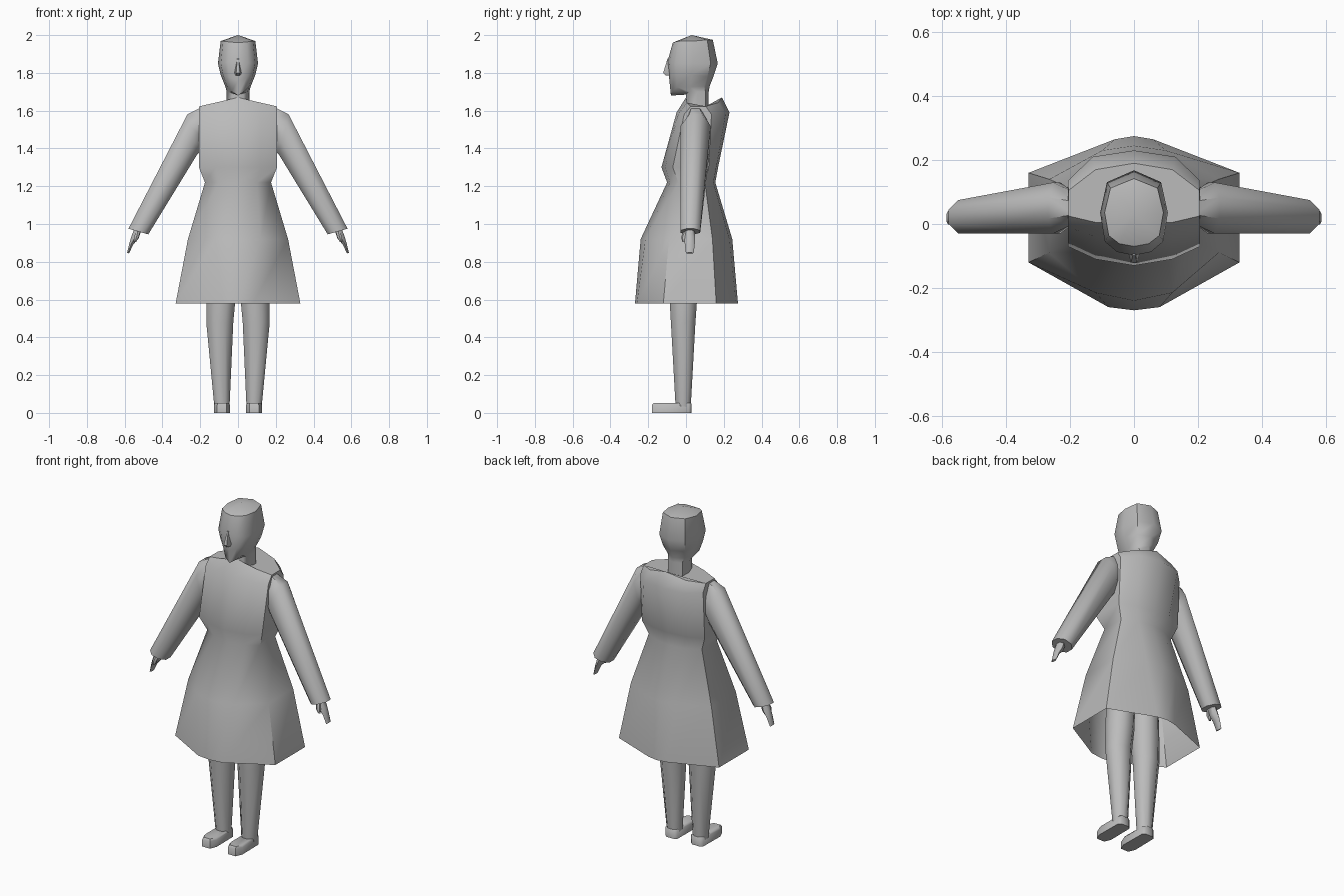
import bpy, bmesh, math

if "Cube" in bpy.data.objects:
    bpy.data.objects.remove(bpy.data.objects["Cube"])

cloth = bpy.data.materials.new("plain grey")
cloth.diffuse_color = (0.5, 0.5, 0.5, 1)
cloth.use_nodes = True
cloth.node_tree.nodes["Principled BSDF"].inputs["Base Color"].default_value = cloth.diffuse_color


def loft(name, rings, cap_start=True, cap_end=True, angle=50):
    """Skin a list of equal-length rings of 3D points."""
    bm = bmesh.new()
    vr = [[bm.verts.new(p) for p in r] for r in rings]
    n = len(vr[0])
    for a, b in zip(vr, vr[1:]):
        for i in range(n):
            j = (i + 1) % n
            bm.faces.new((a[i], a[j], b[j], b[i]))
    if cap_start:
        bm.faces.new(vr[0][::-1])
    if cap_end:
        bm.faces.new(vr[-1])
    bmesh.ops.remove_doubles(bm, verts=bm.verts, dist=0.0005)
    bmesh.ops.recalc_face_normals(bm, faces=bm.faces)
    me = bpy.data.meshes.new(name)
    bm.to_mesh(me)
    bm.free()
    me.materials.append(cloth)
    ob = bpy.data.objects.new(name, me)
    bpy.context.collection.objects.link(ob)
    bpy.ops.object.select_all(action='DESELECT')
    ob.select_set(True)
    bpy.context.view_layer.objects.active = ob
    bpy.ops.object.shade_smooth_by_angle(angle=math.radians(angle))
    return ob


def mirrored(half):
    """Close a front-to-back half ring across x = 0."""
    return half + [(-x, y, z) for x, y, z in half[-2:0:-1]]


def oval(c, u, v, n=8, turn=0.5):
    """Ring around c spanned by half axes u and v, flat sides outward."""
    k = 1 / math.cos(math.pi / n) if turn else 1
    out = []
    for i in range(n):
        t = 2 * math.pi * (i + turn) / n
        out.append(tuple(c[j] + k * (math.cos(t) * u[j] + math.sin(t) * v[j]) for j in range(3)))
    return out


# Dress: z, front y, front corner, side x with its y range, back corner, back y, slope
dress_rows = [
    (0.58, -0.27, (0.08, -0.26), 0.33, -0.12, 0.16, (0.06, 0.265), 0.275, 0),
    (0.92, -0.24, (0.12, -0.215), 0.265, -0.09, 0.14, (0.10, 0.23), 0.245, 0),
    (1.22, -0.10, (0.10, -0.085), 0.175, -0.04, 0.10, (0.09, 0.145), 0.155, 0),
    (1.30, -0.13, (0.12, -0.11), 0.207, -0.07, 0.12, (0.11, 0.16), 0.17, 0),
    (1.59, -0.05, (0.12, -0.04), 0.207, -0.01, 0.135, (0.13, 0.21), 0.23, 0.05),
    (1.67, 0.0, (0.12, 0.005), 0.205, 0.025, 0.105, (0.12, 0.17), 0.19, 0.23),
]
rings = []
for z, yf, fc, x, y0, y1, bc, yb, s in dress_rows:
    half = [(0, yf), fc, (x, y0), (x, y1), bc, (0, yb)]
    rings.append(mirrored([(px, py, z - s * px) for px, py in half]))
loft("dress", rings, cap_start=False)


# Head and neck: half width, front y, back y, front z, side z, back z
head_rows = [
    (0.06, 0.0, 0.12, 1.60, 1.60, 1.60),
    (0.06, 0.0, 0.12, 1.685, 1.70, 1.70),
    (0.066, -0.08, 0.125, 1.68, 1.725, 1.73),
    (0.092, -0.088, 0.145, 1.76, 1.79, 1.78),
    (0.106, -0.098, 0.168, 1.86, 1.85, 1.85),
    (0.092, -0.07, 0.142, 1.96, 1.968, 1.975),
    (0.0, 0.03, 0.03, 2.0, 2.0, 2.0),
]
rings = []
for w, yf, yb, zf, zs, zb in head_rows:
    d = yb - yf
    rings.append(mirrored([
        (0, yf, zf), (w * 0.5, yf + d * 0.04, zf + (zs - zf) * 0.5),
        (w * 0.86, yf + d * 0.16, zs), (w, yf + d * 0.5, zs),
        (w * 0.8, yf + d * 0.86, zb), (0, yb, zb)]))
loft("head", rings, cap_end=False)

# Nose: half width, tip y, z
loft("nose", [[(-w, -0.075, z), (-w * 0.45, y, z), (w * 0.45, y, z), (w, -0.075, z)]
              for w, y, z in [(0.014, -0.105, 1.785), (0.022, -0.121, 1.80), (0.008, -0.098, 1.875)]])

for s, side in ((1, "left"), (-1, "right")):
    # Sleeve: upper point, lower point (x, z), y range
    rings = []
    for (xa, za), (xb, zb), y0, y1 in [
        ((0.19, 1.62), (0.19, 1.39), 0.0, 0.10),
        ((0.268, 1.58), (0.215, 1.37), -0.03, 0.13),
        ((0.58, 0.975), (0.475, 0.945), -0.03, 0.075),
    ]:
        c = (s * (xa + xb) / 2, (y0 + y1) / 2, (za + zb) / 2)
        rings.append(oval(c, (s * (xa - xb) / 2, 0, (za - zb) / 2), (0, (y1 - y0) / 2, 0)))
    loft(side + "_sleeve", rings)

    # Hand: palm narrowing into flat fingers
    loft(side + "_hand", [oval((s * x, y, z), (s * w, 0, w * 0.4), (0, d, 0), 6)
                          for x, y, z, w, d in [
                              (0.525, 0.02, 0.985, 0.018, 0.02), (0.545, 0.02, 0.93, 0.018, 0.025),
                              (0.565, 0.02, 0.895, 0.010, 0.023), (0.582, 0.02, 0.846, 0.005, 0.018)]])
    loft(side + "_thumb", [oval((s * x, y, z), (s * w, 0, 0), (0, w, 0), 6)
                           for x, y, z, w in [(0.53, 0.0, 0.96, 0.012), (0.538, -0.012, 0.93, 0.012),
                                              (0.545, -0.012, 0.905, 0.006)]])

    # Leg: x range, y range, z
    loft(side + "_leg", [oval((s * (a + b) / 2, (c + d) / 2, z), (s * (b - a) / 2, 0, 0),
                              (0, (d - c) / 2, 0))
                         for a, b, c, d, z in [
                             (0.045, 0.125, -0.055, 0.025, 0.03), (0.025, 0.168, -0.08, 0.05, 0.48),
                             (0.012, 0.165, -0.088, 0.06, 0.62), (0.005, 0.15, -0.09, 0.07, 0.90)]])

    # Shoe: rounded toe outline raised to a low top
    outline = [(0.045, 0.015), (0.06, 0.028), (0.11, 0.028), (0.125, 0.015),
               (0.127, -0.14), (0.11, -0.18), (0.06, -0.18), (0.043, -0.14)]
    loft(side + "_shoe", [[(s * x, y, 0) for x, y in outline],
                          [(s * x, y, 0.042 if y < -0.1 else 0.05) for x, y in outline],
                          [(s * (0.085 + (x - 0.085) * 0.85), y * 0.95, 0.053) for x, y in outline]])
